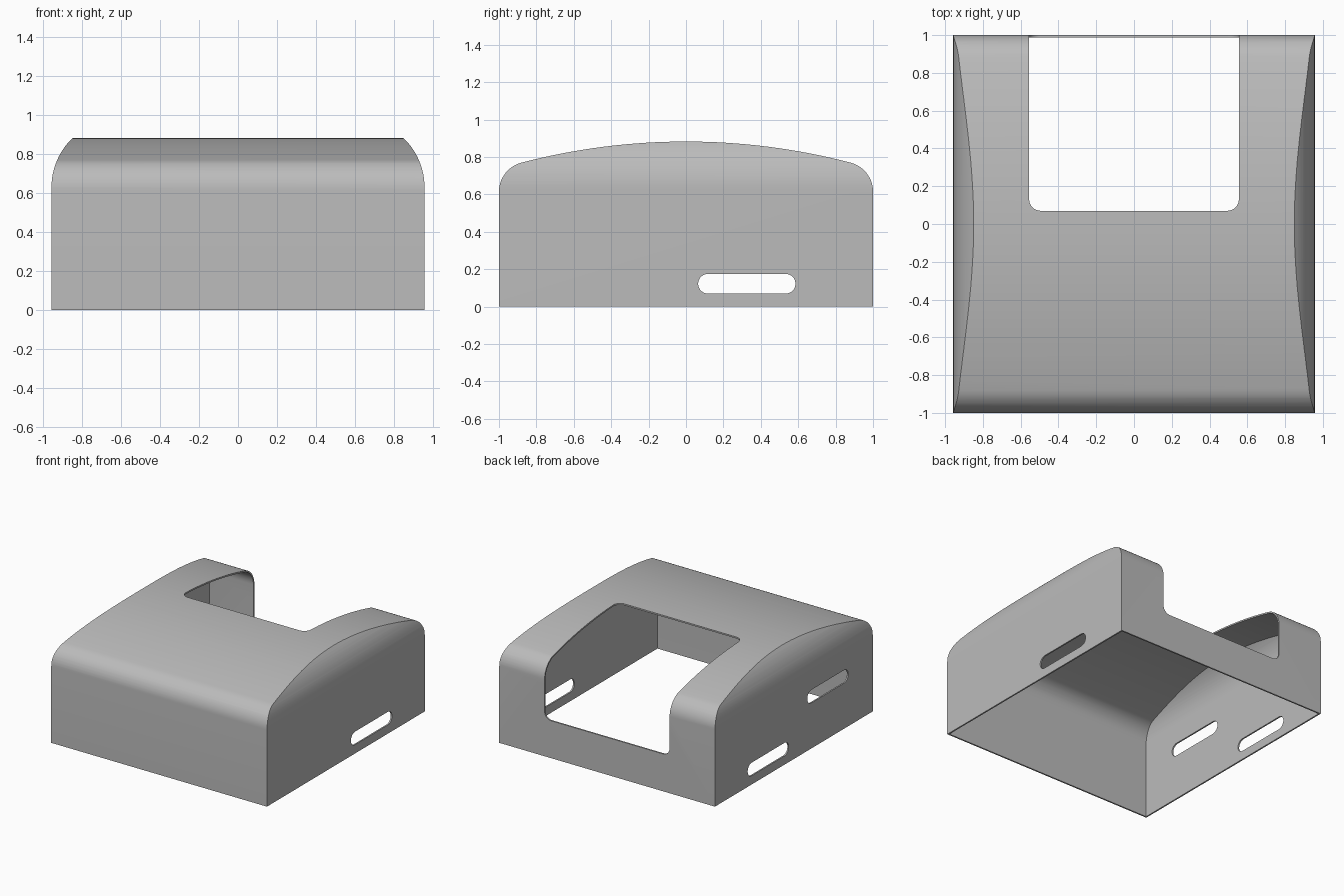
import bpy, bmesh
from math import sin, cos, radians, pi

cube = bpy.data.objects.get("Cube")
if cube:
    bpy.data.objects.remove(cube)

HALF_X, HALF_Y, HEIGHT, WALL = 0.957, 1.0, 0.883, 0.012

grey = bpy.data.materials.new("plain_grey")
grey.use_nodes = True
colour = (0.5, 0.5, 0.5, 1)
grey.diffuse_color = colour
grey.node_tree.nodes["Principled BSDF"].inputs["Base Color"].default_value = colour


def arc(cx, cy, r, start, end, steps):
    """Points along an arc, angles in degrees."""
    angles = [radians(start + (end - start) * i / steps) for i in range(steps + 1)]
    return [(cx + r * cos(a), cy + r * sin(a)) for a in angles]


def prism(name, outline, axis, low, high):
    """Extrude a 2D outline along the named axis."""
    place = {"x": lambda a, b, d: (d, a, b),
             "y": lambda a, b, d: (a, d, b),
             "z": lambda a, b, d: (a, b, d)}[axis]
    bm = bmesh.new()
    face = bm.faces.new([bm.verts.new(place(a, b, low)) for a, b in outline])
    shift = place(0, 0, high - low)
    new = bmesh.ops.extrude_face_region(bm, geom=[face])["geom"]
    bmesh.ops.translate(bm, vec=shift, verts=[v for v in new if isinstance(v, bmesh.types.BMVert)])
    bmesh.ops.recalc_face_normals(bm, faces=bm.faces)
    mesh = bpy.data.meshes.new(name)
    bm.to_mesh(mesh)
    bm.free()
    mesh.materials.append(grey)
    obj = bpy.data.objects.new(name, mesh)
    bpy.context.collection.objects.link(obj)
    return obj


def combine(obj, tool, operation):
    """Apply a boolean and discard the tool."""
    mod = obj.modifiers.new(operation, "BOOLEAN")
    mod.operation, mod.solver, mod.object = operation, "EXACT", tool
    bpy.context.view_layer.objects.active = obj
    bpy.ops.object.modifier_apply(modifier=mod.name)
    bpy.data.objects.remove(tool)


def rounded(x0, y0, x1, y1, r):
    """Rounded rectangle outline."""
    return (arc(x1 - r, y1 - r, r, 0, 90, 8) + arc(x0 + r, y1 - r, r, 90, 180, 8)
            + arc(x0 + r, y0 + r, r, 180, 270, 8) + arc(x1 - r, y0 + r, r, 270, 360, 8))


def domed_block(name, inset, floor):
    """Crowned side profile crossed with a round-shouldered front profile."""
    tilt, crown = 14.6, 3.48
    shoulder = arc(HALF_Y - 0.16, 0.615, 0.16 - inset, 0, 90 - tilt, 10)
    roof = arc(0, HEIGHT - crown, crown - inset, 90 - tilt, 90 + tilt, 32)[1:-1]
    mirrored = [(-y, z) for y, z in reversed(shoulder)]
    side = [(HALF_Y - inset, floor)] + shoulder + roof + mirrored + [(inset - HALF_Y, floor)]
    block = prism(name, side, "x", -1.2, 1.2)

    curve = arc(HALF_X - 0.35, 0.63, 0.35 - inset, 0, 55, 16)
    front = [(HALF_X - inset, floor - 0.01 * (inset > 0))] + curve
    front += [(-x, z) for x, z in reversed(front)]
    combine(block, prism("shoulder_tool", front, "y", -1.2, 1.2), "INTERSECT")
    return block


# Hollow cover, open underneath
cover = domed_block("cover_shell", 0, 0)
combine(cover, domed_block("hollow_tool", WALL, -0.2), "DIFFERENCE")

# Opening through the roof and down the back wall
combine(cover, prism("roof_opening", rounded(-0.555, 0.07, 0.555, 1.5, 0.06), "z", 0.5, 1.3), "DIFFERENCE")
combine(cover, prism("back_opening", rounded(-0.555, 0.3, 0.555, 1.3, 0.06), "y", 0.9, 1.3), "DIFFERENCE")

# Low slot through both sides, high slot through one side
combine(cover, prism("low_slot", rounded(0.065, 0.07, 0.585, 0.175, 0.052), "x", -1.3, 1.3), "DIFFERENCE")
combine(cover, prism("high_slot", rounded(-0.69, 0.365, -0.17, 0.47, 0.052), "x", -1.3, -0.5), "DIFFERENCE")

bpy.ops.object.select_all(action="DESELECT")
cover.select_set(True)
bpy.context.view_layer.objects.active = cover
bpy.ops.object.shade_smooth_by_angle(angle=pi / 6)
